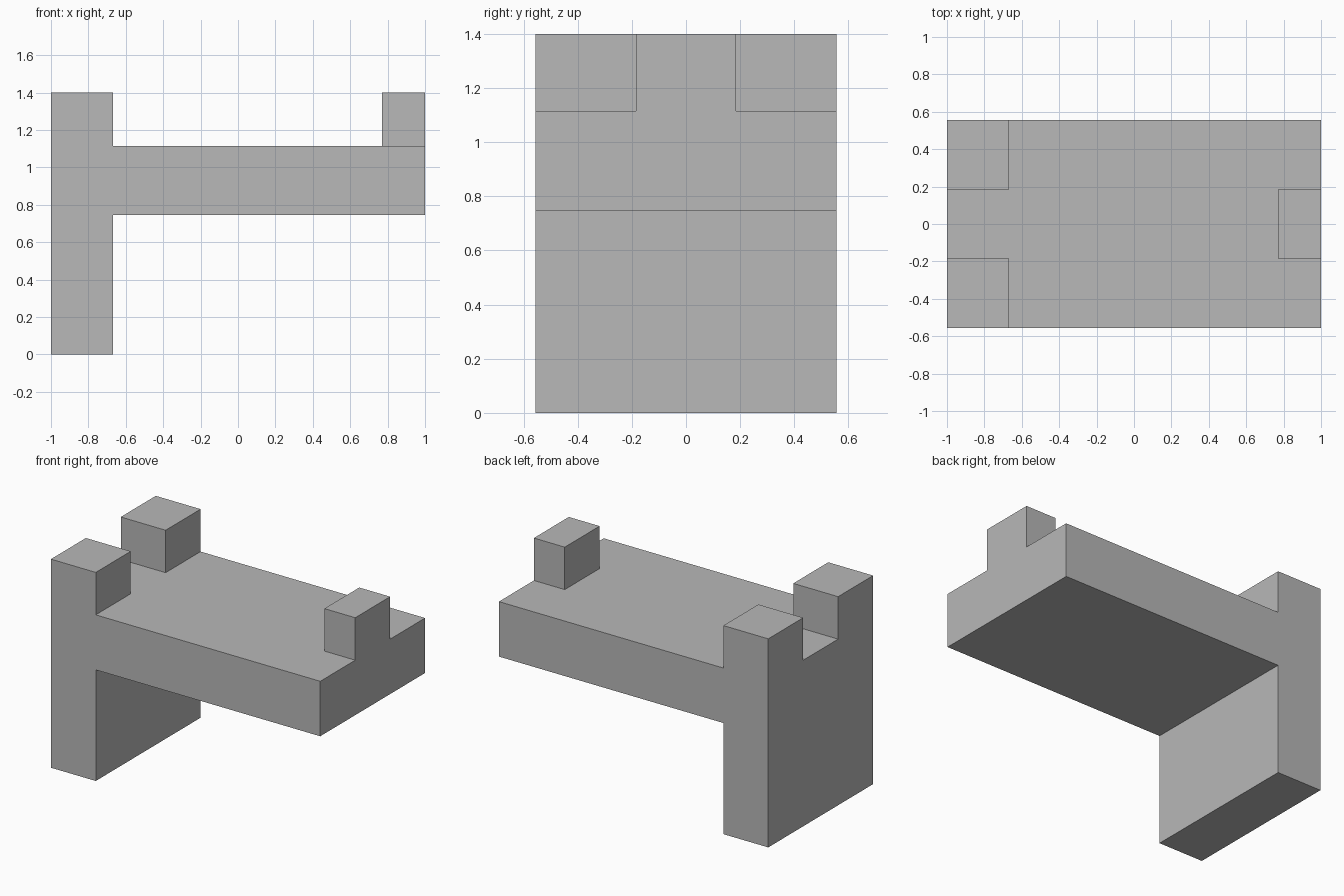
import bpy
import bmesh
from itertools import product

default = bpy.data.objects.get("Cube")
if default:
    bpy.data.objects.remove(default, do_unlink=True)

# Plain grey material
grey = bpy.data.materials.new("plain grey")
grey.use_nodes = True
colour = (0.48, 0.48, 0.48, 1)
grey.diffuse_color = colour
grey.node_tree.nodes["Principled BSDF"].inputs["Base Color"].default_value = colour

# Planes that divide the block along each axis
cuts = (
    (-1, -0.667, 0.771, 1),
    (-0.556, -0.185, 0.185, 0.556),
    (0, 0.746, 1.115, 1.4),
)


def cells(xs, ys, zs):
    return set(product(xs, ys, zs))


# Parts as ranges of cells, joined into one solid
every = range(3)
upright_wall = cells([0], every, [0, 1])
slab = cells(every, every, [1])
corner_posts = cells([0], [0, 2], [2])
end_peg = cells([2], [1], [2])
solid = upright_wall | slab | corner_posts | end_peg

# Skin only the outside of the solid
bm = bmesh.new()
verts = {}


def corner(index):
    if index not in verts:
        verts[index] = bm.verts.new([cuts[a][i] for a, i in enumerate(index)])
    return verts[index]


for cell in solid:
    for axis, side in product(every, (0, 1)):
        beyond = list(cell)
        beyond[axis] += 2 * side - 1
        if tuple(beyond) in solid:
            continue
        u, v = (axis + 1) % 3, (axis + 2) % 3
        ring = []
        for du, dv in ((0, 0), (1, 0), (1, 1), (0, 1)):
            index = list(cell)
            index[axis] += side
            index[u] += du
            index[v] += dv
            ring.append(corner(tuple(index)))
        bm.faces.new(ring if side else ring[::-1])

# Merge flat regions into single faces
bmesh.ops.dissolve_limit(bm, angle_limit=0.01, verts=bm.verts[:], edges=bm.edges[:])
bmesh.ops.recalc_face_normals(bm, faces=bm.faces[:])

mesh = bpy.data.meshes.new("bracket_body")
bm.to_mesh(mesh)
bm.free()
mesh.materials.append(grey)
body = bpy.data.objects.new("bracket_body", mesh)
bpy.context.collection.objects.link(body)
